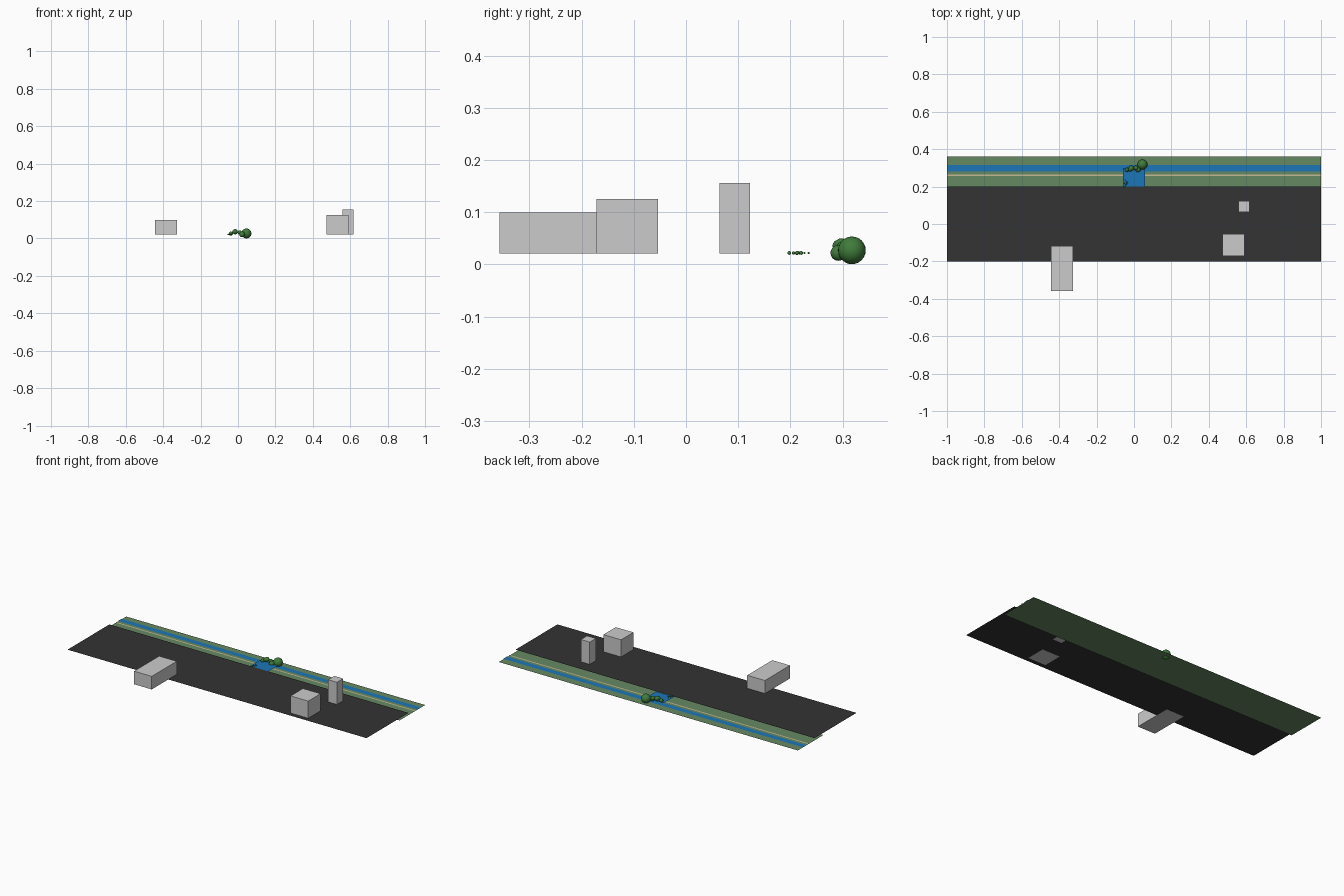
import bpy

if "Cube" in bpy.data.objects:
    bpy.data.objects.remove(bpy.data.objects["Cube"])

def material(name, rgb):
    m = bpy.data.materials.new(name)
    m.diffuse_color = (*rgb, 1)
    m.use_nodes = True
    m.node_tree.nodes["Principled BSDF"].inputs["Base Color"].default_value = m.diffuse_color
    return m

ASPHALT = material("asphalt", (0.033, 0.033, 0.033))
GRASS = material("grass", (0.13, 0.25, 0.12))
WATER = material("water", (0.012, 0.18, 0.48))
PATH = material("path", (0.55, 0.5, 0.3))
LEAF = material("leaf", (0.05, 0.2, 0.045))

def plane(name, x0, x1, y0, y1, z, mat):
    me = bpy.data.meshes.new(name)
    me.from_pydata([(x0, y0, z), (x1, y0, z), (x1, y1, z), (x0, y1, z)], [], [(0, 1, 2, 3)])
    me.materials.append(mat)
    bpy.context.collection.objects.link(bpy.data.objects.new(name, me))

def block(name, x0, x1, y0, y1, z0, z1):
    bpy.ops.mesh.primitive_cube_add(size=1, location=((x0 + x1) / 2, (y0 + y1) / 2, (z0 + z1) / 2))
    o = bpy.context.object
    o.name = name
    o.scale = (x1 - x0, y1 - y0, z1 - z0)

def bush(name, x, y, z, r):
    bpy.ops.mesh.primitive_uv_sphere_add(segments=24, ring_count=12, radius=r, location=(x, y, z))
    o = bpy.context.object
    o.name = name
    o.data.materials.append(LEAF)
    bpy.ops.object.shade_smooth()

# Flat ground layers
plane("asphalt_ground", -1, 1, -0.2, 0.2, 0.0215, ASPHALT)
plane("grass_bank", -1, 1, 0.115, 0.36, 0.008, GRASS)
plane("river", -1, 1, 0.282, 0.316, 0.011, WATER)
plane("bank_path", -1, 1, 0.256, 0.265, 0.011, PATH)
plane("pond", -0.06, 0.06, 0.2, 0.3, 0.020, WATER)

# Buildings
block("long_building", -0.445, -0.327, -0.357, -0.118, 0.021, 0.1)
block("square_building", 0.472, 0.59, -0.172, -0.054, 0.021, 0.125)
block("tower", 0.558, 0.617, 0.064, 0.123, 0.021, 0.156)

# Bushes along the river
for i, (x, y, z, r) in enumerate([
        (0.045, 0.318, 0.027, 0.0265), (0.022, 0.292, 0.022, 0.015),
        (0.01, 0.300, 0.032, 0.012), (-0.015, 0.298, 0.036, 0.014),
        (-0.02, 0.292, 0.036, 0.011), (-0.038, 0.29, 0.026, 0.011)]):
    bush(f"river_bush_{i}", x, y, z, r)

# Tiny plants at the pond edge
for i, (x, y, r) in enumerate([
        (-0.052, 0.198, 0.0035), (-0.046, 0.206, 0.003), (-0.042, 0.213, 0.004),
        (-0.036, 0.221, 0.0035), (-0.05, 0.218, 0.003), (-0.04, 0.227, 0.002),
        (-0.046, 0.235, 0.002)]):
    bush(f"pond_plant_{i}", x, y, 0.022, r)
